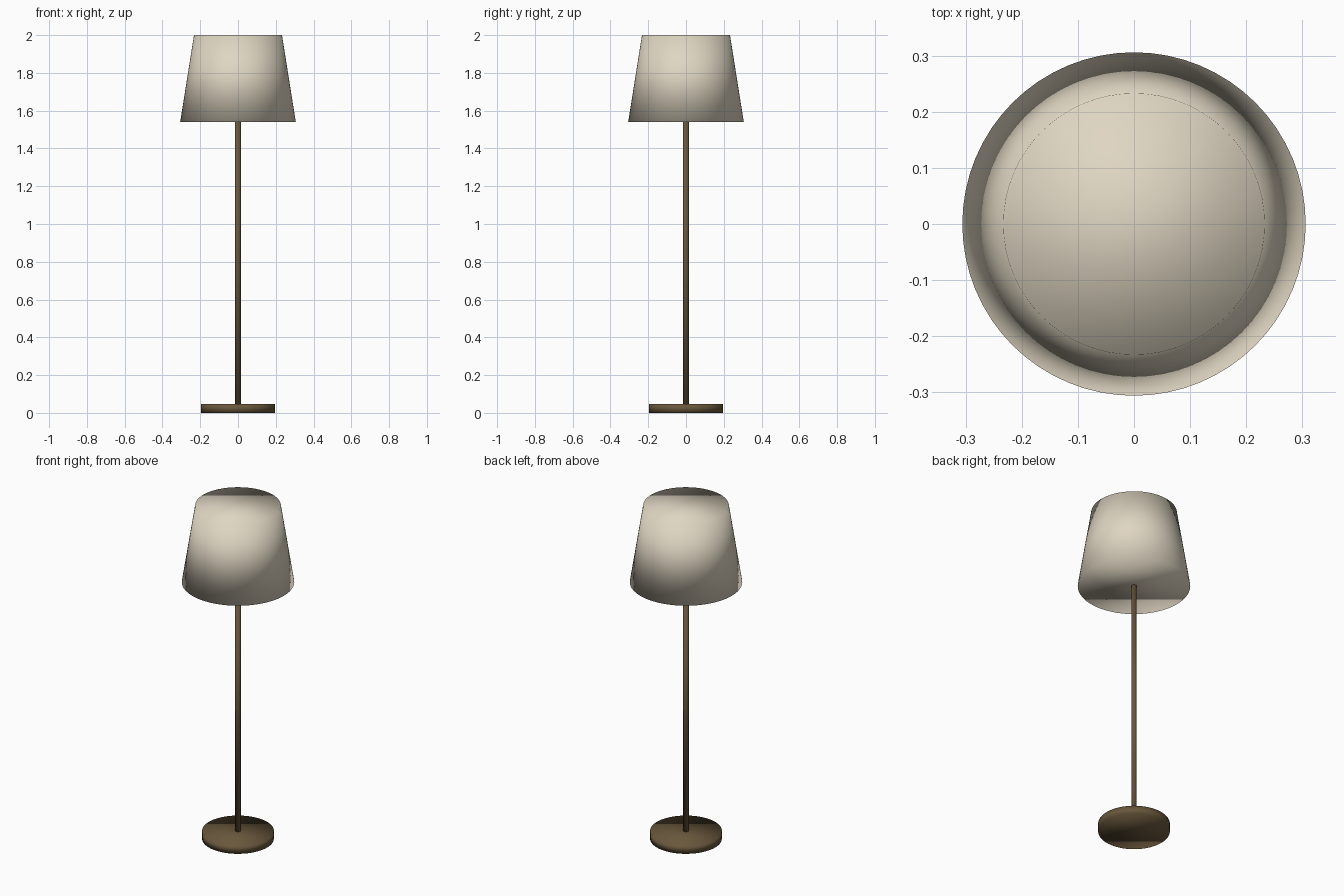
import bpy

if "Cube" in bpy.data.objects:
    bpy.data.objects.remove(bpy.data.objects["Cube"])


def material(name, color):
    mat = bpy.data.materials.new(name)
    mat.diffuse_color = (*color, 1.0)
    mat.use_nodes = True
    mat.node_tree.nodes["Principled BSDF"].inputs["Base Color"].default_value = mat.diffuse_color
    return mat


def tapered_cylinder(name, r_bottom, r_top, z_bottom, z_top, mat, sides=64):
    """Closed upright cylinder or cone section, smooth shaded throughout."""
    bpy.ops.mesh.primitive_cone_add(
        vertices=sides, radius1=r_bottom, radius2=r_top,
        depth=z_top - z_bottom, location=(0, 0, (z_bottom + z_top) / 2))
    obj = bpy.context.object
    obj.name = name
    obj.data.materials.append(mat)
    bpy.ops.object.shade_smooth()
    return obj


bronze = material("bronze", (0.14, 0.095, 0.045))
fabric = material("fabric", (0.74, 0.67, 0.54))

# Round foot, slim pole and closed tapered shade
tapered_cylinder("base", 0.195, 0.195, 0.0, 0.048, bronze)
tapered_cylinder("pole", 0.015, 0.015, 0.04, 1.56, bronze, sides=32)
tapered_cylinder("shade", 0.306, 0.233, 1.54, 2.0, fabric)
